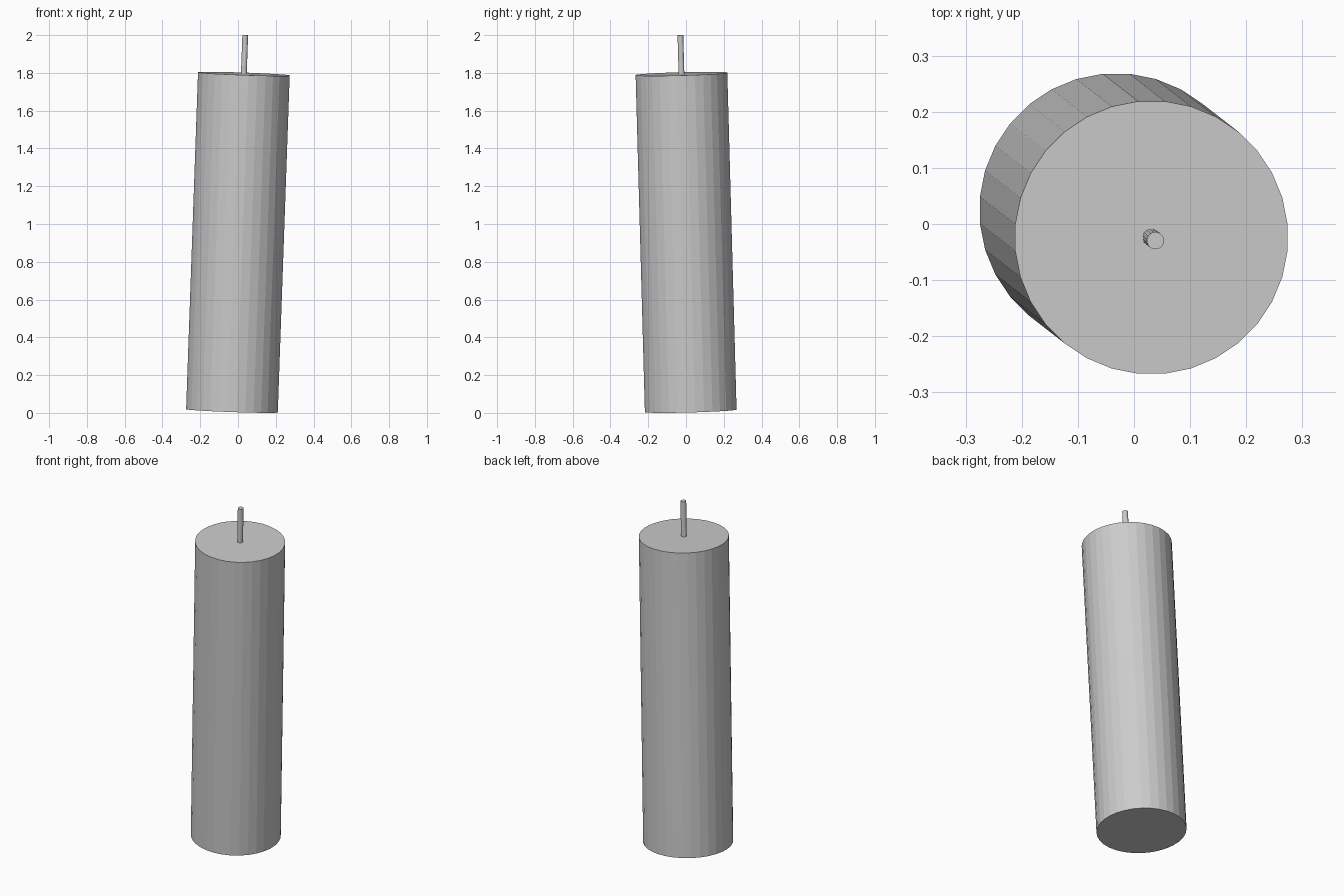
import bpy, math
from mathutils import Vector, Matrix

if "Cube" in bpy.data.objects:
    bpy.data.objects.remove(bpy.data.objects["Cube"])

BASE = Vector((-0.032, 0.025, 0.011))
TOP = Vector((0.031, -0.024, 1.795))
AXIS = (TOP - BASE).normalized()


def rod(name, start, end, radius, sides):
    """Flat-faced cylinder between two points, a facet facing each axis."""
    bpy.ops.mesh.primitive_cylinder_add(vertices=sides, radius=radius,
                                        depth=(end - start).length)
    ob = bpy.context.object
    ob.name = name
    ob.data.transform(Matrix.Rotation(math.pi / sides, 4, 'Z'))
    # lean the upright cylinder onto the axis
    lean = Vector((0, 0, 1)).rotation_difference(end - start)
    ob.matrix_world = Matrix.Translation((start + end) / 2) @ lean.to_matrix().to_4x4()
    return ob


# Leaning candle body
rod("candle_body", BASE, TOP, 0.244, 32)

# Wick runs through the body and sticks out of the top
rod("wick", BASE, TOP + AXIS * 0.205, 0.0155, 16)
